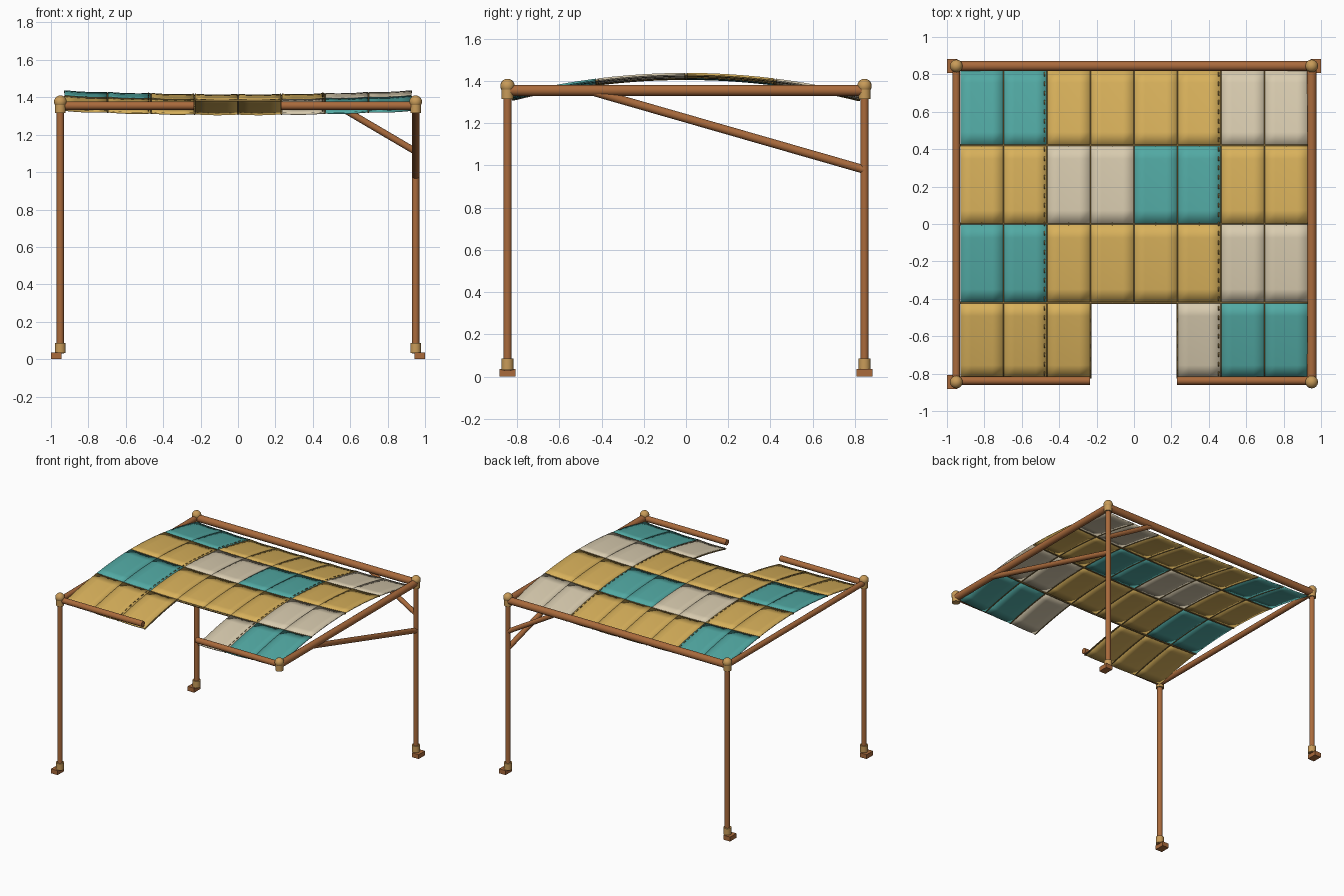
import bpy, bmesh, math
from mathutils import Vector

if "Cube" in bpy.data.objects:
    bpy.data.objects.remove(bpy.data.objects["Cube"])


def material(name, rgb):
    m = bpy.data.materials.new(name)
    m.diffuse_color = (*rgb, 1)
    m.use_nodes = True
    m.node_tree.nodes["Principled BSDF"].inputs["Base Color"].default_value = m.diffuse_color
    return m


WOOD = material("wood", (0.40, 0.145, 0.045))
CAP = material("gold_cap", (0.58, 0.33, 0.10))
SEAM = material("dark_seam", (0.22, 0.14, 0.04))
CLOTH = {
    "Y": material("yellow_cloth", (0.69, 0.44, 0.105)),
    "T": material("teal_cloth", (0.084, 0.40, 0.37)),
    "C": material("cream_cloth", (0.69, 0.60, 0.43)),
}


def finish(name, bm, mat, smooth=True):
    me = bpy.data.meshes.new(name)
    bmesh.ops.recalc_face_normals(bm, faces=bm.faces)
    bm.to_mesh(me)
    bm.free()
    ob = bpy.data.objects.new(name, me)
    bpy.context.collection.objects.link(ob)
    me.materials.append(mat)
    if smooth:
        bpy.ops.object.select_all(action='DESELECT')
        bpy.context.view_layer.objects.active = ob
        ob.select_set(True)
        bpy.ops.object.shade_smooth_by_angle(angle=math.radians(35))
    return ob


def pole(name, a, b, r, mat=WOOD, sides=16):
    """Round bar between two points."""
    a, b = Vector(a), Vector(b)
    bm = bmesh.new()
    bmesh.ops.create_cone(bm, cap_ends=True, segments=sides, radius1=r,
                          radius2=r, depth=(b - a).length)
    rot = (b - a).to_track_quat('Z', 'Y').to_matrix().to_4x4()
    rot.translation = (a + b) / 2
    bm.transform(rot)
    return finish(name, bm, mat)


def block(name, centre, size, mat):
    bm = bmesh.new()
    bmesh.ops.create_cube(bm, size=1)
    for v in bm.verts:
        v.co = Vector(c + p * s for c, p, s in zip(centre, v.co, size))
    return finish(name, bm, mat, False)


def ball(name, centre, r, mat):
    bm = bmesh.new()
    bmesh.ops.create_uvsphere(bm, u_segments=16, v_segments=10, radius=r)
    bmesh.ops.translate(bm, verts=bm.verts, vec=centre)
    return finish(name, bm, mat)


PX, PY, BZ = 0.95, 0.845, 1.355

# corner caps on all four corners, posts and feet on three
for sx in (-1, 1):
    for sy in (-1, 1):
        x, y = sx * PX, sy * PY
        ball("corner_ball", (x, y, 1.376), 0.034, CAP)
        pole("corner_collar", (x, y, 1.315), (x, y, 1.365), 0.029, CAP)
        if (sx, sy) == (1, -1):
            continue
        pole("post", (x, y, 0.03), (x, y, 1.34), 0.0195)
        pole("foot_socket", (x, y, 0.032), (x, y, 0.085), 0.029, CAP)
        block("foot_plate", (sx * 0.972, y, 0.0175), (0.056, 0.077, 0.035), WOOD)

# top frame, front beam broken by the opening
pole("back_beam", (-PX, PY, BZ), (PX, PY, BZ), 0.027)
pole("left_beam", (-PX, -PY, BZ), (-PX, PY, BZ), 0.021)
pole("right_beam", (PX, -PY, BZ), (PX, PY, BZ), 0.026)
pole("front_beam_left", (-PX, -0.838, BZ), (-0.235, -0.838, BZ), 0.022)
pole("front_beam_right", (0.23, -0.838, BZ), (PX, -0.838, BZ), 0.022)

# braces carrying the corner that has no post
pole("side_brace", (PX, PY, 0.98), (PX, -0.45, 1.352), 0.02)
pole("back_brace", (PX, PY, 1.11), (0.55, PY, 1.345), 0.018)

# arched canopy that sags towards the middle
HX, HY = 0.93, 0.825


def canopy_z(x, y):
    return 1.438 - 0.102 * (y / HY) ** 2 - 0.02 * (1 - (x / HX) ** 2)


def sheet(name, x0, x1, y0, y1, nx, ny, mat, thick, lift=0.0, pillow=0.0):
    bm = bmesh.new()
    rows = []
    for j in range(ny + 1):
        v = j / ny
        row = []
        for i in range(nx + 1):
            u = i / nx
            x, y = x0 + (x1 - x0) * u, y0 + (y1 - y0) * v
            z = canopy_z(x, y) + lift - pillow * 4 * u * (1 - u)
            row.append(bm.verts.new((x, y, z)))
        rows.append(row)
    for a, b in zip(rows, rows[1:]):
        for i in range(nx):
            bm.faces.new((a[i], a[i + 1], b[i + 1], b[i]))
    ob = finish(name, bm, mat)
    mod = ob.modifiers.new("thickness", 'SOLIDIFY')
    mod.thickness = thick
    mod.offset = -1
    return ob


# cloth panels, back row first, two strips per panel
LAYOUT = ["TTYYYYCC", "YYCCTTYY", "TTYYYYCC", "YYY--CTT"]
EDGES = [HY, 0.422, 0.0, -0.422, -HY]
W = 2 * HX / 8
for r, line in enumerate(LAYOUT):
    for c, key in enumerate(line):
        if key == "-":
            continue
        x0 = -HX + c * W
        sheet("canopy_panel", x0 + 0.002, x0 + W - 0.002,
              EDGES[r + 1] + 0.004, EDGES[r] - 0.004, 4, 6,
              CLOTH[key], 0.010, pillow=0.004)

# battens under the row joints
for y in EDGES[1:4]:
    sheet("row_batten", -HX, HX, y - 0.007, y + 0.007, 32, 1, SEAM, 0.01, lift=-0.004)

# narrow seams under the strip joints, shorter at the opening
for c in range(1, 8):
    x = -HX + c * W
    y0 = -0.422 if c == 4 else -HY
    sheet("strip_seam", x - 0.004, x + 0.004, y0, HY, 1, 24, SEAM, 0.007, lift=-0.004)

# dashed stitching beside the outer columns
for x in (-0.478, 0.453):
    for k in range(33):
        y = -0.80 + k * 0.05
        sheet("stitch", x - 0.003, x + 0.003, y - 0.012, y + 0.012, 1, 1,
              SEAM, 0.002, lift=0.001)
